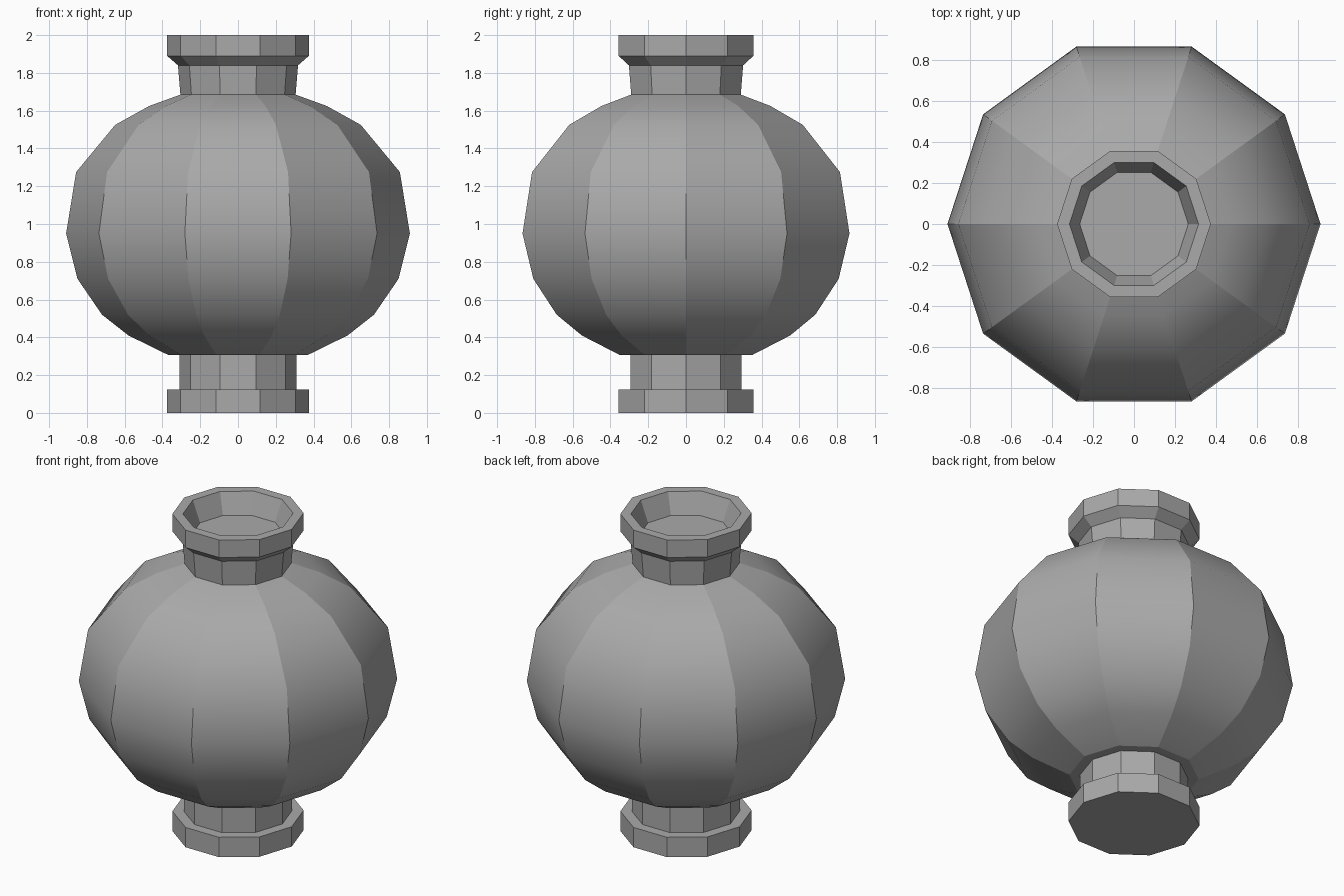
import bpy, bmesh
from math import cos, sin, pi

SIDES = 10

cube = bpy.data.objects.get("Cube")
if cube:
    bpy.data.objects.remove(cube, do_unlink=True)

grey = bpy.data.materials.new("stone_grey")
grey.use_nodes = True
colour = (0.4, 0.4, 0.4, 1)
grey.diffuse_color = colour
grey.node_tree.nodes["Principled BSDF"].inputs["Base Color"].default_value = colour


def lathe(name, profile, smooth=False, cap_start=False, cap_end=False):
    """Turn a bottom-to-top (radius, height) profile into a ten-sided part."""
    bm = bmesh.new()
    rings = []
    for r, z in profile:
        rings.append([bm.verts.new((r * cos(2 * pi * i / SIDES), r * sin(2 * pi * i / SIDES), z))
                      for i in range(SIDES)])
    for low, high in zip(rings, rings[1:]):
        for i in range(SIDES):
            j = (i + 1) % SIDES
            bm.faces.new((low[i], low[j], high[j], high[i])).smooth = smooth
        # Keep the ribs between the panels crisp
        for a, b in zip(low, high):
            bm.edges.get((a, b)).smooth = False
    if cap_start:
        bm.faces.new(rings[0][::-1])
    if cap_end:
        bm.faces.new(rings[-1])
    mesh = bpy.data.meshes.new(name)
    bm.to_mesh(mesh)
    bm.free()
    mesh.materials.append(grey)
    obj = bpy.data.objects.new(name, mesh)
    bpy.context.collection.objects.link(obj)
    return obj


# Foot and lower neck
lathe("foot", [(0.375, 0), (0.375, 0.125), (0.31, 0.125), (0.31, 0.307)], cap_start=True)

# Flat underside and rounded, panelled belly
lathe("belly_underside", [(0.31, 0.307), (0.37, 0.307)])
lathe("belly", [(0.37, 0.307), (0.58, 0.41), (0.72, 0.52), (0.85, 0.71), (0.91, 0.95),
                (0.857, 1.275), (0.65, 1.525), (0.47, 1.625), (0.305, 1.685)], smooth=True)

# Upper neck, flared rim and shallow bowl
lathe("neck_and_rim", [(0.305, 1.685), (0.318, 1.84), (0.375, 1.89), (0.375, 2.0),
                       (0.315, 2.0), (0.265, 1.87)], cap_end=True)
